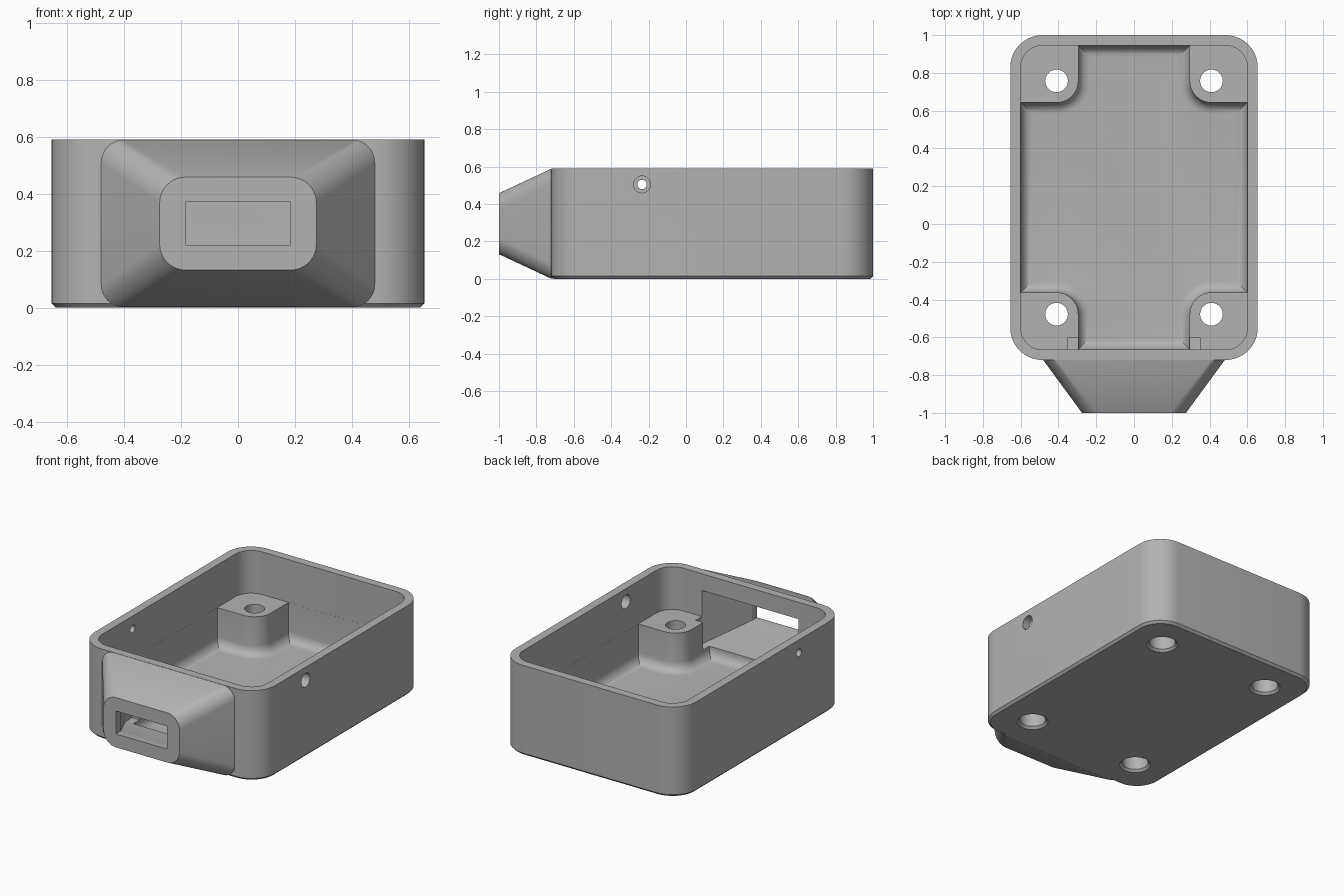
import bpy, bmesh
from math import sin, cos, pi, radians
from mathutils import Matrix, Vector

cube = bpy.data.objects.get("Cube")
if cube:
    bpy.data.objects.remove(cube, do_unlink=True)

grey = bpy.data.materials.new("plain grey")
grey.use_nodes = True
colour = (0.45, 0.45, 0.45, 1)
grey.diffuse_color = colour
grey.node_tree.nodes["Principled BSDF"].inputs["Base Color"].default_value = colour

MID_Y, RIM, FLOOR, POST_TOP, FILLET = 0.14, 0.59, 0.06, 0.31, 0.06
POST_X, POST_Y, POST_R = 0.41, 0.6175, 0.115
SEG = 10


def rounded(hx, hy, r):
    """Rounded rectangle outline centred on the origin."""
    pts = []
    for q, (sx, sy) in enumerate([(1, 1), (-1, 1), (-1, -1), (1, -1)]):
        for i in range(SEG + 1):
            a = (q + i / SEG) * pi / 2
            pts.append((sx * (hx - r) + r * cos(a), sy * (hy - r) + r * sin(a)))
    return pts


def cross(d):
    """Room outline between the four posts, shrunk by d."""
    hx, hy, r = 0.5995 - d, 0.8045 - d, POST_R + d
    quarter = [(hx, POST_Y - r)]
    for i in range(SEG + 1):
        a = -pi / 2 - i / SEG * pi / 2
        quarter.append((POST_X + r * cos(a), POST_Y + r * sin(a)))
    quarter.append((POST_X - r, hy))
    pts = []
    for sx, sy in [(1, 1), (-1, 1), (-1, -1), (1, -1)]:
        part = [(sx * x, sy * y) for x, y in quarter]
        pts += part if sx * sy > 0 else part[::-1]
    return pts


def loft(name, sections, matrix=Matrix()):
    """Closed solid through (outline, height) sections."""
    bm = bmesh.new()
    rings = [[bm.verts.new(matrix @ Vector((x, y, z))) for x, y in pts]
             for pts, z in sections]
    for a, b in zip(rings, rings[1:]):
        for i in range(len(a)):
            j = (i + 1) % len(a)
            bm.faces.new((a[i], a[j], b[j], b[i]))
    bm.faces.new(rings[0][::-1])
    bm.faces.new(rings[-1])
    bmesh.ops.recalc_face_normals(bm, faces=bm.faces)
    mesh = bpy.data.meshes.new(name)
    bm.to_mesh(mesh)
    bm.free()
    mesh.materials.append(grey)
    obj = bpy.data.objects.new(name, mesh)
    bpy.context.collection.objects.link(obj)
    return obj


def combine(target, tool, operation="DIFFERENCE"):
    mod = target.modifiers.new(tool.name, "BOOLEAN")
    mod.operation, mod.object, mod.solver = operation, tool, "EXACT"
    bpy.context.view_layer.objects.active = target
    bpy.ops.object.modifier_apply(modifier=mod.name)
    bpy.data.objects.remove(tool, do_unlink=True)


def circle(r, n=32):
    return [(r * cos(2 * pi * i / n), r * sin(2 * pi * i / n)) for i in range(n)]


to_body = Matrix.Translation((0, MID_Y, 0))
# Local z runs forward along -y, local y runs up
to_front = Matrix.Translation((0, 0, RIM / 2)) @ Matrix.Rotation(pi / 2, 4, "X")

# Outer box with a chamfered bottom edge
box = loft("enclosure", [(rounded(0.64, 0.845, 0.155), 0),
                         (rounded(0.655, 0.86, 0.17), 0.015),
                         (rounded(0.655, 0.86, 0.17), RIM)], to_body)

# Tapered spout on the front
base = rounded(0.48, 0.2935, 0.08)
combine(box, loft("spout", [(base, 0.69), (base, 0.721),
                            (rounded(0.275, 0.163, 0.09), 1)], to_front), "UNION")

# Upper room, then the lower room that leaves the posts and a floor fillet
combine(box, loft("upper_room", [(rounded(0.6, 0.805, 0.115), POST_TOP),
                                 (rounded(0.6, 0.805, 0.115), 0.8)], to_body))
steps = [radians(90 * i / 6) for i in range(7)]
lower = [(cross(FILLET * (1 - sin(a))), FLOOR + FILLET * (1 - cos(a))) for a in steps]
combine(box, loft("lower_room", lower + [(cross(0), POST_TOP + 0.01)], to_body))

# Funnel-shaped passage from the room to the slot
def rectangle(hx, low, high):
    low, high = low - RIM / 2, high - RIM / 2
    return [(-hx, low), (hx, low), (hx, high), (-hx, high)]

slot = rectangle(0.185, 0.22, 0.37)
mouth = rectangle(0.35, 0.13, 0.48)
combine(box, loft("passage", [(mouth, 0.6), (mouth, 0.665), (slot, 0.95),
                              (slot, 1.1)], to_front))

# Screw holes through the posts, wide and chamfered from below
for sx in (-1, 1):
    for sy in (-1, 1):
        place = Matrix.Translation((sx * POST_X, MID_Y + sy * POST_Y, 0))
        combine(box, loft("screw_hole", [(circle(0.105), -0.01), (circle(0.08), 0.015),
                                         (circle(0.08), 0.24), (circle(0.06), 0.2401),
                                         (circle(0.06), 0.4)], place))

# Side holes, the larger one on the left wall
for side, radius in ((1, 0.045), (-1, 0.025)):
    place = Matrix.Translation((side * 0.63, -0.235, 0.505)) @ Matrix.Rotation(pi / 2, 4, "Y")
    combine(box, loft("side_hole", [(circle(radius), -0.1), (circle(radius), 0.1)], place))

bpy.ops.object.select_all(action="DESELECT")
box.select_set(True)
bpy.context.view_layer.objects.active = box
bpy.ops.object.shade_smooth_by_angle(angle=radians(30))
